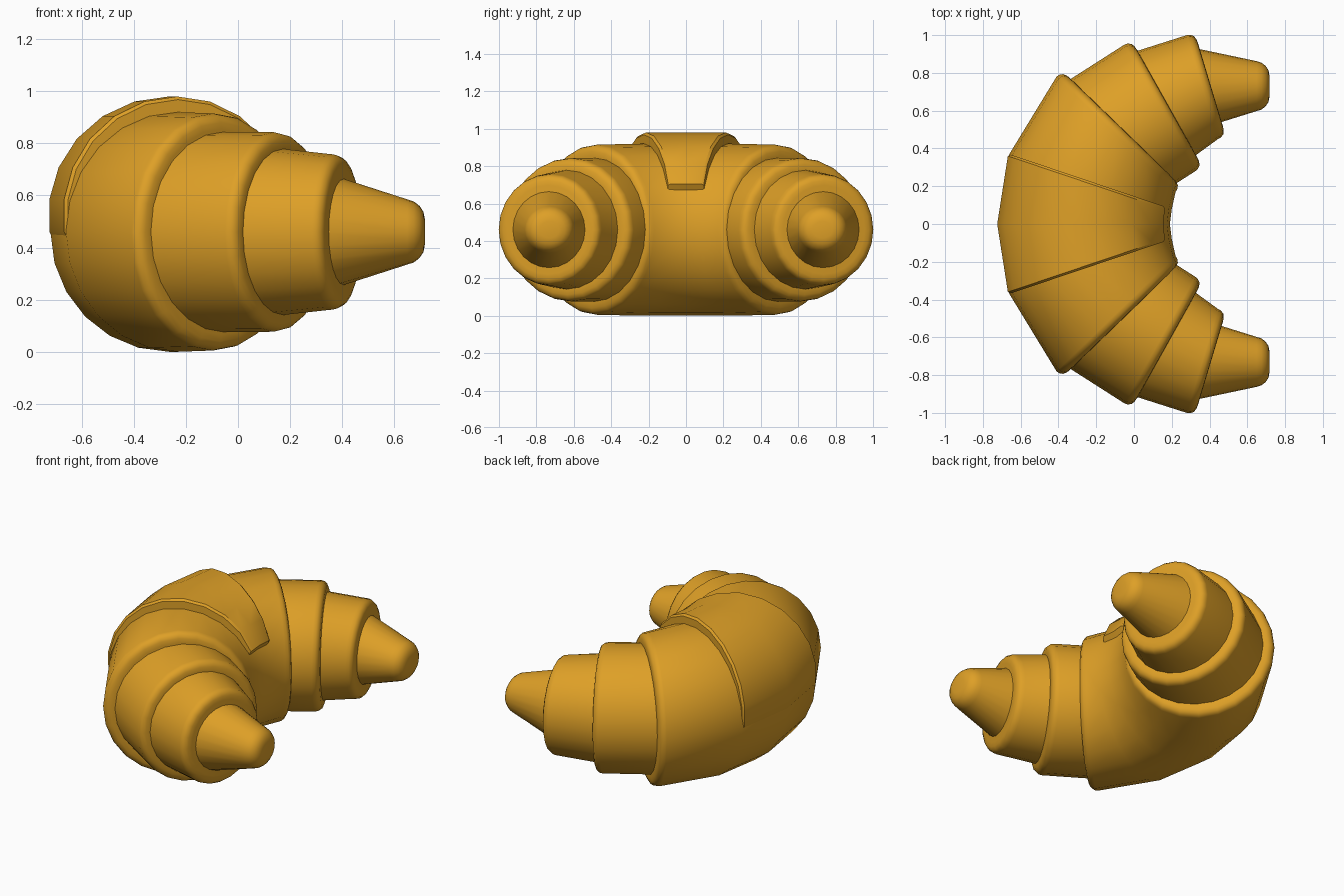
import bpy, bmesh, math
from mathutils import Vector

cube = bpy.data.objects.get("Cube")
if cube:
    bpy.data.objects.remove(cube, do_unlink=True)

crust = bpy.data.materials.new("golden_crust")
crust.use_nodes = True
colour = (0.73, 0.35, 0.02, 1)
crust.diffuse_color = colour
crust.node_tree.nodes["Principled BSDF"].inputs["Base Color"].default_value = colour

SIDES = 24
MID_Z = 0.46


def ring_point(ring, angle, grow=0.0, shift=0.0):
    """Point on an upright elliptic ring given as (outer xy, inner xy, half height)."""
    outer, inner, half = Vector(ring[0]), Vector(ring[1]), ring[2]
    centre = (outer + inner) / 2
    across = (inner - outer).normalized()
    normal = Vector((-across.y, across.x))
    p = centre + across * ((inner - outer).length / 2 + grow) * math.cos(angle)
    p += normal * shift
    return (p.x, p.y, MID_Z + (half + grow) * math.sin(angle))


def mirrored(ring):
    return ((ring[0][0], -ring[0][1]), (ring[1][0], -ring[1][1]), ring[2])


def circle(ring, grow=0.0, shift=0.0):
    return [ring_point(ring, math.tau * i / SIDES, grow, shift) for i in range(SIDES)]


def lip(ring, side=1):
    """Rounded rim that ends a dough roll."""
    steps = ((-0.004, 0.018), (-0.016, 0.034), (-0.035, 0.042), (-0.06, 0.044))
    return [circle(ring, g, s * side) for g, s in steps]


def skin(name, rows, closed=True):
    """Bridge rows of points; closed rows form tubes with capped ends."""
    bm = bmesh.new()
    grid = [[bm.verts.new(p) for p in row] for row in rows]
    n = len(grid[0])
    for a, b in zip(grid, grid[1:]):
        for i in range(n if closed else n - 1):
            j = (i + 1) % n
            bm.faces.new((a[i], a[j], b[j], b[i]))
    if closed:
        bm.faces.new(grid[0])
        bm.faces.new(grid[-1])
    bmesh.ops.recalc_face_normals(bm, faces=bm.faces)
    mesh = bpy.data.meshes.new(name)
    bm.to_mesh(mesh)
    bm.free()
    mesh.materials.append(crust)
    obj = bpy.data.objects.new(name, mesh)
    bpy.context.collection.objects.link(obj)
    bpy.ops.object.select_all(action='DESELECT')
    obj.select_set(True)
    bpy.context.view_layer.objects.active = obj
    bpy.ops.object.shade_smooth_by_angle(angle=math.radians(35))
    return obj


# Thick middle roll
middle = ((-0.72, 0), (0.19, 0), 0.46)
shoulder = ((-0.66, 0.37), (0.2, 0.08), 0.46)
rim = ((-0.41, 0.78), (0.22, 0.17), 0.455)
half = [circle(shoulder), circle(rim)] + lip(rim)
other = [circle(mirrored(shoulder)), circle(mirrored(rim))] + lip(mirrored(rim), -1)
skin("middle_roll", other[::-1] + [circle(middle)] + half)

# Smaller rolls and rounded tips towards both ends
large = [((-0.41, 0.72), (0.2, 0.2), 0.385), ((-0.05, 0.95), (0.325, 0.28), 0.383)]
small = [((-0.05, 0.895), (0.28, 0.33), 0.325), ((0.28, 1.0), (0.445, 0.45), 0.298)]
tip = [((0.28, 0.94), (0.4, 0.52), 0.225), ((0.65, 0.862), (0.65, 0.598), 0.125)]
for side, word in ((1, "back"), (-1, "front")):
    for name, rings in (("large_roll", large), ("small_roll", small), ("tip", tip)):
        if side < 0:
            rings = [mirrored(r) for r in rings]
        rows = [circle(r) for r in rings]
        if name == "tip":
            for g, s in ((-0.008, 0.025), (-0.025, 0.047), (-0.048, 0.062), (-0.08, 0.068)):
                rows.append(circle(rings[1], g, s * side))
        else:
            rows += lip(rings[1], side)
        skin(word + "_" + name, rows)

# Wedge flap wrapped over the middle roll, thinning out down the outer side
rows = []
for deg in [26] + list(range(30, 181, 15)) + [186]:
    a = math.radians(deg)
    thick = 0.06 * math.sin(a) ** 0.8 if 30 <= deg <= 179 else -0.02
    if deg == 30:
        thick = 0.03
    if deg == 180:
        thick = 0.004
    edge = mirrored(shoulder)
    rows.append([
        ring_point(edge, a, -0.03),
        ring_point(edge, a, thick - 0.012),
        ring_point(edge, a, thick, 0.012),
        ring_point(middle, a, thick),
        ring_point(shoulder, a, thick, -0.012),
        ring_point(shoulder, a, thick - 0.012),
        ring_point(shoulder, a, -0.03),
    ])
skin("top_flap", rows, closed=False)
